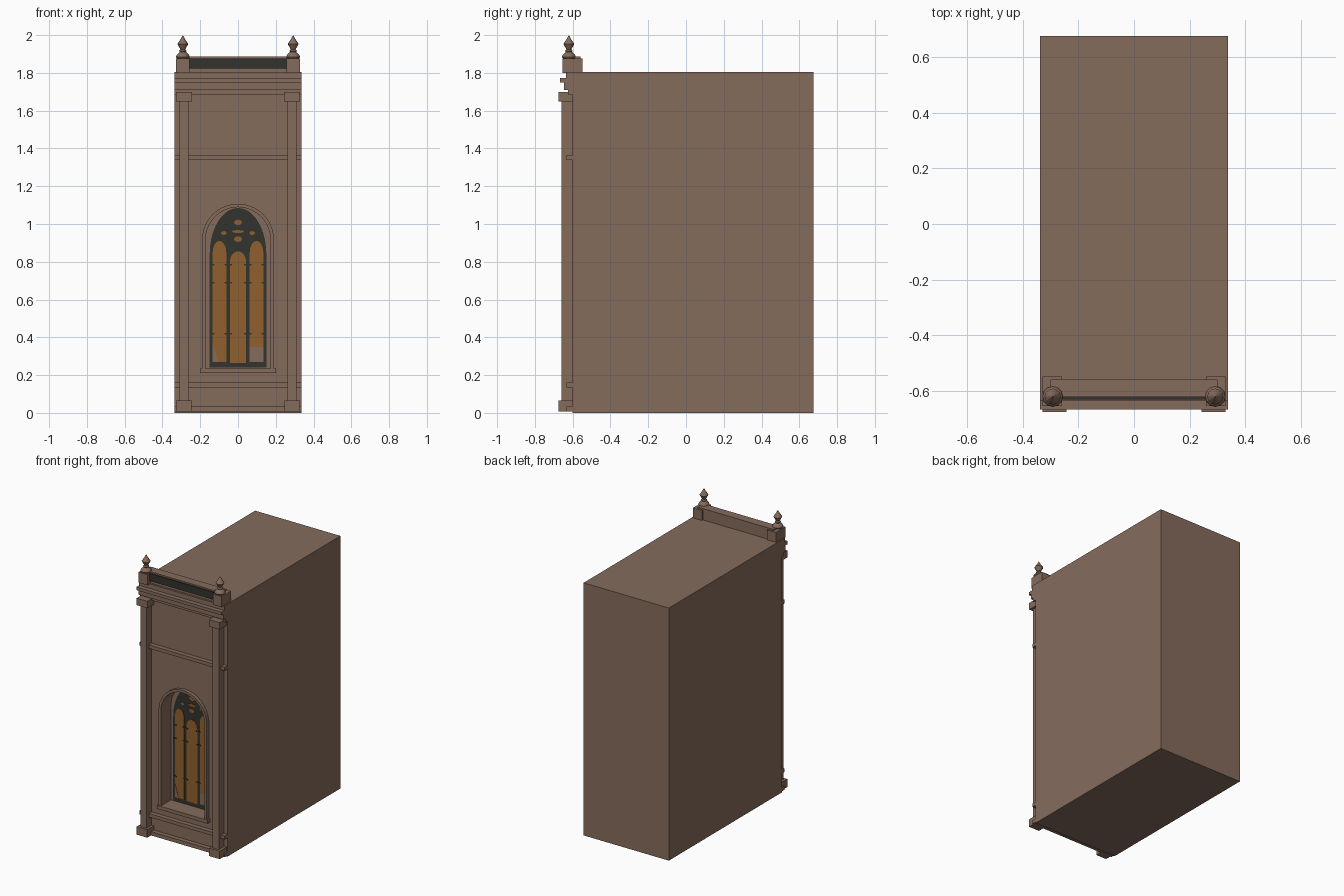
import bpy, bmesh, math

if "Cube" in bpy.data.objects:
    bpy.data.objects.remove(bpy.data.objects["Cube"])

def material(name, col):
    m = bpy.data.materials.new(name)
    m.diffuse_color = (*col, 1)
    m.use_nodes = True
    m.node_tree.nodes["Principled BSDF"].inputs["Base Color"].default_value = m.diffuse_color
    return m

STONE = material("brown_stone", (0.235, 0.150, 0.108))
DARK = material("dark_lead", (0.032, 0.034, 0.026))
AMBER = material("amber_glass", (0.280, 0.115, 0.027))

def finish(name, bm, mat):
    bmesh.ops.recalc_face_normals(bm, faces=bm.faces[:])
    me = bpy.data.meshes.new(name)
    bm.to_mesh(me)
    bm.free()
    me.materials.append(mat)
    ob = bpy.data.objects.new(name, me)
    bpy.context.collection.objects.link(ob)
    return ob

def prism(name, pts, y0, y1, mat=STONE):
    """Extrude an outline in the xz plane from y0 to y1."""
    bm = bmesh.new()
    f = bm.faces.new([bm.verts.new((x, y0, z)) for x, z in pts])
    new = bmesh.ops.extrude_face_region(bm, geom=[f])["geom"]
    bmesh.ops.translate(bm, vec=(0, y1 - y0, 0),
                        verts=[v for v in new if isinstance(v, bmesh.types.BMVert)])
    return finish(name, bm, mat)

def box(name, x0, x1, y0, y1, z0, z1, mat=STONE):
    return prism(name, [(x0, z0), (x1, z0), (x1, z1), (x0, z1)], y0, y1, mat)

def arc(r, zc, n=20):
    return [(r * math.cos(math.pi * i / n), zc + r * math.sin(math.pi * i / n)) for i in range(n + 1)]

def arch(cx, hw, z0, spring, rise, n=12, power=1.0):
    """Arched outline; power above 1 makes the head pointed."""
    top = []
    for i in range(n + 1):
        a = math.pi * i / n
        top.append((cx + hw * math.cos(a), spring + rise * math.sin(a) ** power))
    return [(cx - hw, z0), (cx + hw, z0)] + top

# Main block with a deep arched window recess
W, FRONT, SILL, SPRING = 0.337, -0.60, 0.235, 0.917
body = box("main_block", -W, W, FRONT, 0.675, 0, 1.805)
cutter = prism("recess_cutter", [(-0.172, SILL), (0.172, SILL)] + arc(0.172, SPRING), -0.75, -0.51)
cutter.hide_render = True
mod = body.modifiers.new("recess", 'BOOLEAN')
mod.operation, mod.solver, mod.object = 'DIFFERENCE', 'EXACT', cutter
bpy.context.view_layer.objects.active = body
bpy.ops.object.modifier_apply(modifier="recess")
bpy.data.objects.remove(cutter)

# Arched moulding and sill
outer = [(0.19, SILL)] + arc(0.19, SPRING) + [(-0.19, SILL)]
inner = [(0.172, SILL)] + arc(0.172, SPRING) + [(-0.172, SILL)]
prism("window_moulding", outer + inner[::-1], -0.625, FRONT)
box("window_sill", -0.2, 0.2, -0.63, FRONT, 0.21, SILL)

# Lead tracery plate and amber lights at the back of the recess
prism("window_tracery", arch(0, 0.15, 0.24, 0.84, 0.245, 20), -0.517, -0.51, DARK)
for cx, hw, z0, spring, rise in ((-0.098, 0.036, 0.27, 0.85, 0.06),
                                 (0, 0.042, 0.265, 0.805, 0.05),
                                 (0.098, 0.036, 0.35, 0.85, 0.06)):
    prism("amber_light", arch(cx, hw, z0, spring, rise), -0.520, -0.517, AMBER)
# Clear panes at the lower corners
box("right_clear_pane", 0.062, 0.134, -0.520, -0.517, 0.27, 0.35)
prism("left_clear_pane", [(-0.134, 0.27), (-0.105, 0.27), (-0.134, 0.37)], -0.522, -0.520)
# Small rosette lights in the tracery head
for cx, cz, r in ((0, 0.92, 0.022), (0, 0.96, 0.03), (0, 1.008, 0.022),
                  (-0.075, 0.952, 0.015), (0.075, 0.952, 0.015)):
    w = r if cz != 0.96 else 0.033
    h = r * 0.7 if cz != 0.96 else 0.008
    prism("rosette_light", [(cx + w * math.cos(i * math.pi / 4), cz + h * math.sin(i * math.pi / 4))
                            for i in range(8)], -0.520, -0.517, AMBER)
# Tie bars across the lights
for z in (0.42, 0.69, 0.785):
    for x in (-0.134, -0.062, -0.042, 0.042, 0.062, 0.134):
        box("tie_bar", x - 0.01, x + 0.01, -0.522, -0.517, z - 0.004, z + 0.004, DARK)

# Horizontal bands: plinth, string courses and stepped cornice
for name, y, z0, z1 in (("plinth", -0.632, 0.008, 0.035),
                        ("lower_string_course", -0.632, 0.135, 0.16),
                        ("upper_string_course", -0.632, 1.34, 1.365),
                        ("cornice_bed", -0.625, 1.685, 1.71),
                        ("cornice_frieze", -0.645, 1.71, 1.75),
                        ("cornice_lip", -0.667, 1.75, 1.772),
                        ("cornice_top", -0.635, 1.772, 1.805)):
    box(name, -W, W, y, FRONT, z0, z1)

# Parapet with dark front panel
box("parapet", -0.3, 0.3, -0.622, -0.558, 1.80, 1.886)
box("parapet_panel", -0.26, 0.26, -0.630, -0.622, 1.823, 1.876, DARK)

# Finial profile: radius, height
PROFILE = [(0, 1.875), (0.03, 1.875), (0.037, 1.885), (0.033, 1.895), (0.017, 1.911),
           (0.020, 1.917), (0.013, 1.925), (0.029, 1.953), (0.013, 1.977), (0, 2.0)]

for s, side in ((-1, "left"), (1, "right")):
    def span(a, b):
        return sorted((s * a, s * b))
    # Pilaster with base and capital
    box(side + "_pilaster", *span(0.262, 0.31), -0.66, FRONT, 0.06, 1.66)
    box(side + "_pilaster_base", *span(0.245, 0.328), -0.675, FRONT, 0.008, 0.065)
    box(side + "_pilaster_capital", *span(0.243, 0.328), -0.675, FRONT, 1.648, 1.698)
    # Pedestal and turned finial
    box(side + "_pedestal", *span(0.258, 0.328), -0.653, -0.547, 1.80, 1.876)
    bm = bmesh.new()
    vs = [bm.verts.new((r, 0, z)) for r, z in PROFILE]
    es = [bm.edges.new(p) for p in zip(vs, vs[1:])]
    bmesh.ops.spin(bm, geom=vs + es, cent=(0, 0, 0), axis=(0, 0, 1),
                   angle=2 * math.pi, steps=12)
    bmesh.ops.remove_doubles(bm, verts=bm.verts[:], dist=1e-4)
    finial = finish(side + "_finial", bm, STONE)
    finial.location = (s * 0.292, -0.62, 0)
